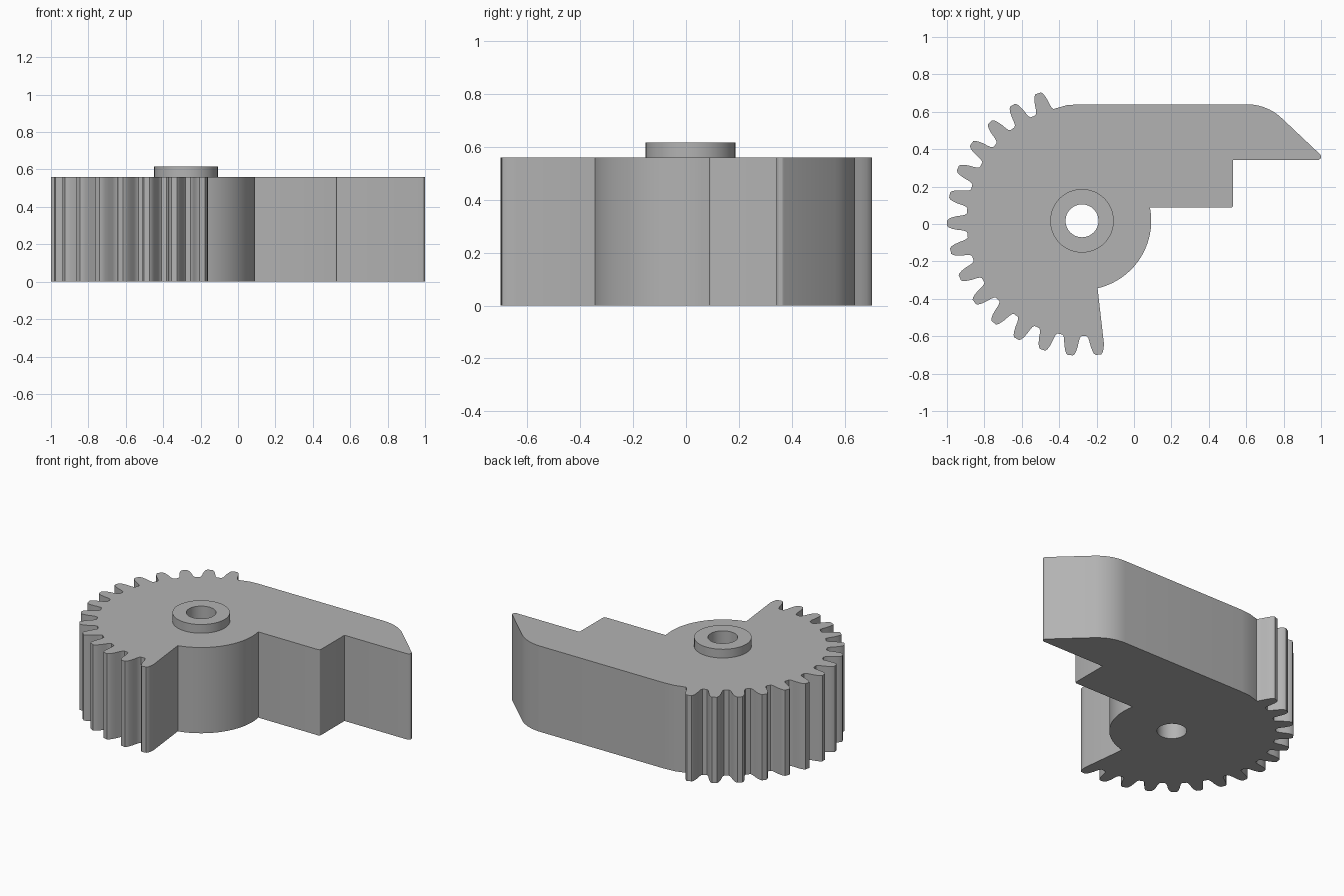
import bpy
from math import sin, cos, radians

if "Cube" in bpy.data.objects:
    bpy.data.objects.remove(bpy.data.objects["Cube"], do_unlink=True)

CX, CY = -0.278, 0.017      # gear axis
HEIGHT, BOSS_TOP = 0.56, 0.617
BORE, BOSS = 0.088, 0.17

grey = bpy.data.materials.new("plain grey")
grey.use_nodes = True
colour = (0.45, 0.45, 0.45, 1)
grey.diffuse_color = colour
grey.node_tree.nodes["Principled BSDF"].inputs["Base Color"].default_value = colour


def polar(r, deg, x=CX, y=CY):
    return (x + r * cos(radians(deg)), y + r * sin(radians(deg)))


def arc(r, a, b, n, x=CX, y=CY):
    return [polar(r, a + (b - a) * i / n, x, y) for i in range(n + 1)]


def extrude(name, loops, z0, z1):
    """Fill closed outlines (inner ones become holes) and extrude from z0 to z1."""
    curve = bpy.data.curves.new(name, "CURVE")
    curve.dimensions = "2D"
    curve.fill_mode = "BOTH"
    curve.extrude = (z1 - z0) / 2
    for loop in loops:
        spline = curve.splines.new("POLY")
        spline.points.add(len(loop) - 1)
        for point, (x, y) in zip(spline.points, loop):
            point.co = (x, y, 0, 1)
        spline.use_cyclic_u = True
    obj = bpy.data.objects.new(name, curve)
    bpy.context.collection.objects.link(obj)
    bpy.ops.object.select_all(action="DESELECT")
    obj.select_set(True)
    bpy.context.view_layer.objects.active = obj
    obj.location.z = (z0 + z1) / 2
    bpy.ops.object.convert(target="MESH")
    obj = bpy.context.object
    obj.data.materials.clear()
    obj.data.materials.append(grey)
    # weld the caps to the walls
    bpy.ops.object.mode_set(mode="EDIT")
    bpy.ops.mesh.select_all(action="SELECT")
    bpy.ops.mesh.remove_doubles(threshold=0.0005)
    bpy.ops.mesh.normals_make_consistent(inside=False)
    bpy.ops.object.mode_set(mode="OBJECT")
    bpy.ops.object.shade_smooth_by_angle(angle=radians(25))
    return obj


# Hub arc, stepped arm and pointed beak
outline = arc(0.37, -77, 11, 20)
outline += arc(0.012, -90, 0, 3, 0.518, 0.099)
outline += [(0.53, 0.342)]
outline += arc(0.018, -90, 45, 5, 0.982, 0.36)
outline += arc(0.27, 45, 90, 10, 0.604, 0.37)
outline += [(-0.294, 0.64), (-0.36, 0.635)]

# Fifteen rounded teeth: half profile as (angle, radius), root to tip
flank = [(4.7, 0.617), (4.0, 0.626), (3.5, 0.645), (3.1, 0.67),
         (2.5, 0.695), (1.9, 0.712), (1.2, 0.721)]
for tooth in range(15):
    middle = 109 + 12 * tooth
    outline += [polar(r, middle - a) for a, r in flank]
    falling = flank[::-1]
    if tooth == 14:
        falling = falling[:4]      # the last tooth runs straight into the hub
    outline += [polar(r, middle + a) for a, r in falling]

bore = arc(BORE, 0, 352.5, 47)
extrude("toothed_sector_with_arm", [outline, bore], 0, HEIGHT)
extrude("hub_boss", [arc(BOSS, 0, 352.5, 47), bore], HEIGHT, BOSS_TOP)
